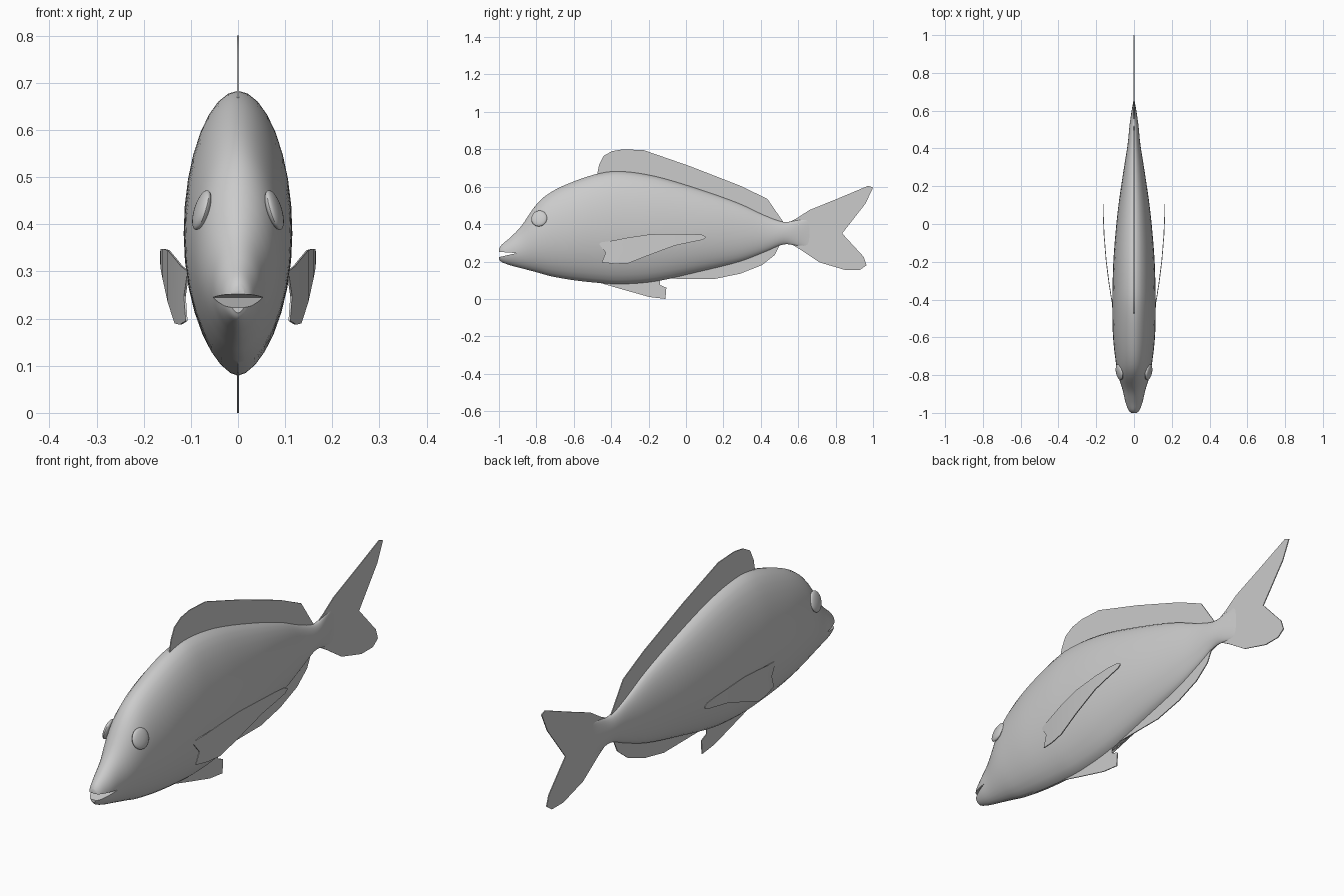
import bpy, bmesh, math
from mathutils import Matrix, Vector

if "Cube" in bpy.data.objects:
    bpy.data.objects.remove(bpy.data.objects["Cube"])

grey = bpy.data.materials.new("plain_grey")
grey.diffuse_color = (0.6, 0.6, 0.6, 1)
grey.use_nodes = True
grey.node_tree.nodes["Principled BSDF"].inputs["Base Color"].default_value = grey.diffuse_color


def finish(bm, name, smooth=True):
    bmesh.ops.recalc_face_normals(bm, faces=bm.faces[:])
    mesh = bpy.data.meshes.new(name)
    bm.to_mesh(mesh)
    bm.free()
    mesh.materials.append(grey)
    ob = bpy.data.objects.new(name, mesh)
    bpy.context.collection.objects.link(ob)
    if smooth:
        shade(ob)
    return ob


def shade(ob):
    bpy.ops.object.select_all(action='DESELECT')
    ob.select_set(True)
    bpy.context.view_layer.objects.active = ob
    bpy.ops.object.shade_smooth_by_angle(angle=math.radians(35))


def spline(p, steps):
    # smooth curve through the given stations
    pts = [Vector(v) for v in p]
    out = []
    for i in range(len(pts) - 1):
        a, b, c, d = pts[max(i - 1, 0)], pts[i], pts[i + 1], pts[min(i + 2, len(pts) - 1)]
        for s in range(steps):
            t = s / steps
            out.append(0.5 * (2 * b + (c - a) * t + (2 * a - 5 * b + 4 * c - d) * t * t
                              + (3 * b - a - 3 * c + d) * t ** 3))
    out.append(pts[-1])
    return out


def plate(name, outline, thick=0.004):
    # thin upright fin in the middle plane
    bm = bmesh.new()
    f = bm.faces.new([bm.verts.new((-thick / 2, y, z)) for y, z in outline])
    r = bmesh.ops.extrude_face_region(bm, geom=[f])
    moved = [v for v in r['geom'] if isinstance(v, bmesh.types.BMVert)]
    bmesh.ops.translate(bm, vec=(thick, 0, 0), verts=moved)
    return finish(bm, name)


# body: stations of y, bottom, top, half width
stations = [(-1.0, 0.212, 0.268, 0.016), (-0.985, 0.197, 0.290, 0.030),
            (-0.94, 0.180, 0.328, 0.046), (-0.88, 0.164, 0.390, 0.060),
            (-0.80, 0.143, 0.505, 0.084), (-0.72, 0.121, 0.572, 0.098),
            (-0.60, 0.100, 0.628, 0.111), (-0.46, 0.085, 0.672, 0.115),
            (-0.34, 0.079, 0.682, 0.114), (-0.16, 0.094, 0.655, 0.107),
            (0.07, 0.145, 0.587, 0.086), (0.28, 0.197, 0.512, 0.056),
            (0.42, 0.250, 0.447, 0.034), (0.52, 0.291, 0.412, 0.024),
            (0.59, 0.285, 0.420, 0.014), (0.66, 0.275, 0.430, 0.002)]
SIDES = 32
bm = bmesh.new()
rings = []
for y, lo, hi, w in spline(stations, 4):
    ring = []
    for k in range(SIDES):
        a = 2 * math.pi * k / SIDES
        c, s = math.cos(a), math.sin(a)
        power = 1.05 if s > 0 else 1.2
        x = math.copysign(abs(c) ** power, c) * w
        ring.append(bm.verts.new((x, y, (lo + hi) / 2 + s * (hi - lo) / 2)))
    rings.append(ring)
for r, q in zip(rings, rings[1:]):
    for k in range(SIDES):
        n = (k + 1) % SIDES
        bm.faces.new((r[k], r[n], q[n], q[k]))
bm.faces.new(rings[0])
bm.faces.new(rings[-1])
body = finish(bm, "body", False)

# mouth: wedge cut out of the snout
cutter = plate("mouth_cutter", [(-1.05, 0.212), (-1.05, 0.255), (-0.905, 0.245)], 0.3)
cutter.hide_render = True
cut = body.modifiers.new("mouth", 'BOOLEAN')
cut.operation = 'DIFFERENCE'
cut.solver = 'EXACT'
cut.object = cutter
bpy.ops.object.select_all(action='DESELECT')
body.select_set(True)
bpy.context.view_layer.objects.active = body
bpy.ops.object.modifier_apply(modifier="mouth")
bpy.data.objects.remove(cutter)
shade(body)

# middle fins
plate("dorsal_fin", [(-0.475, 0.665), (-0.465, 0.715), (-0.44, 0.765), (-0.395, 0.79),
                     (-0.335, 0.80), (-0.225, 0.795), (0.02, 0.71), (0.29, 0.605),
                     (0.435, 0.535), (0.49, 0.455), (0.52, 0.412), (0.48, 0.39),
                     (0.3, 0.46), (0.0, 0.57), (-0.25, 0.63), (-0.44, 0.63)])
plate("anal_fin", [(-0.11, 0.108), (0.155, 0.107), (0.29, 0.135), (0.405, 0.18),
                   (0.475, 0.235), (0.505, 0.295), (0.42, 0.3), (0.2, 0.22), (-0.05, 0.15)])
plate("pelvic_fin", [(-0.475, 0.09), (-0.355, 0.055), (-0.195, 0.01), (-0.11, 0.0),
                     (-0.105, 0.06), (-0.14, 0.075), (-0.14, 0.12), (-0.4, 0.12)])
plate("tail_fin", [(0.55, 0.41), (0.59, 0.43), (0.66, 0.475), (0.82, 0.54), (0.975, 0.605),
                   (1.0, 0.595), (0.96, 0.51), (0.835, 0.35), (0.95, 0.225), (0.965, 0.18),
                   (0.93, 0.155), (0.85, 0.155), (0.715, 0.195), (0.61, 0.265), (0.55, 0.3)])

# side fins: columns of y at lower edge, lower z, y at upper edge, upper z
columns = [(-0.45, 0.195, -0.47, 0.30), (-0.38, 0.187, -0.39, 0.312),
           (-0.31, 0.19, -0.31, 0.328), (-0.195, 0.235, -0.195, 0.345),
           (-0.06, 0.285, -0.06, 0.348), (0.04, 0.306, 0.03, 0.347),
           (0.09, 0.316, 0.085, 0.343), (0.105, 0.326, 0.105, 0.334)]


def flare(y):
    t = (y + 0.47) / 0.575
    return 0.105 + 0.058 * (1 - (1 - t) ** 2)


for side, label in ((1, "right"), (-1, "left")):
    bm = bmesh.new()
    strips = []
    for i, (ya, za, yb, zb) in enumerate(columns):
        ym = (ya + yb) / 2 + (0.03 if i == 0 else 0)
        row = ((ya, za), (ym, (za + zb) / 2), (yb, zb))
        strips.append([[bm.verts.new((side * (flare(y) + o), y, z)) for y, z in row]
                       for o in (0.002, -0.002)])
    for (a, b), (c, d) in zip(strips, strips[1:]):
        for j in (0, 1):
            bm.faces.new((a[j], a[j + 1], c[j + 1], c[j]))
            bm.faces.new((b[j], d[j], d[j + 1], b[j + 1]))
        for j in (0, 2):
            bm.faces.new((a[j], c[j], d[j], b[j]))
    for a, b in (strips[0], strips[-1]):
        for j in (0, 1):
            bm.faces.new((a[j], a[j + 1], b[j + 1], b[j]))
    finish(bm, label + "_side_fin")

    # eye: flattened ball lying on the cheek
    place = (Matrix.Translation((side * 0.077, -0.785, 0.43))
             @ Matrix.Rotation(-0.2 * side, 4, 'Z') @ Matrix.Rotation(-0.3 * side, 4, 'Y')
             @ Matrix.Diagonal((0.014, 0.043, 0.044, 1)))
    bm = bmesh.new()
    bmesh.ops.create_uvsphere(bm, u_segments=24, v_segments=16, radius=1, matrix=place)
    finish(bm, label + "_eye")
